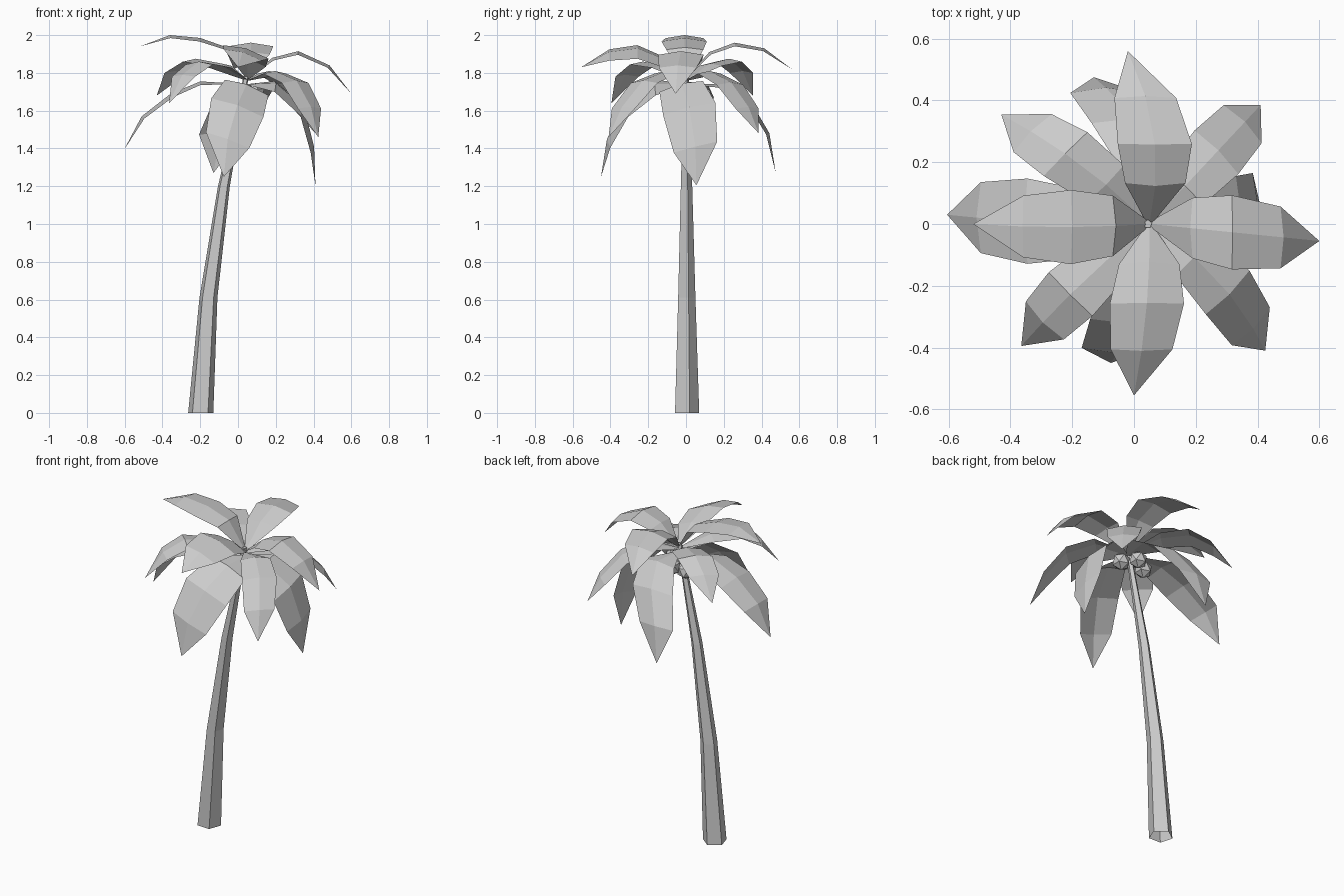
import bpy
import bmesh
from mathutils import Vector
from math import atan2, cos, sin, pi, radians

default_cube = bpy.data.objects.get("Cube")
if default_cube:
    bpy.data.objects.remove(default_cube, do_unlink=True)

# One shared flat material
grey = bpy.data.materials.new("pale grey")
grey.use_nodes = True
colour = (0.6, 0.6, 0.6, 1)
grey.diffuse_color = colour
grey.node_tree.nodes["Principled BSDF"].inputs["Base Color"].default_value = colour


def add_object(name, bm):
    mesh = bpy.data.meshes.new(name)
    bm.to_mesh(mesh)
    bm.free()
    mesh.materials.append(grey)
    obj = bpy.data.objects.new(name, mesh)
    bpy.context.collection.objects.link(obj)
    return obj


# Trunk: a leaning, tapering five-sided tube, open at the foot
def build_trunk(sections, sides=5, turn=radians(16)):
    bm = bmesh.new()
    step = radians(360) / sides
    rings = []
    for x, z, radius in sections:
        rings.append([bm.verts.new((x + radius * cos(turn + i * step),
                                    radius * sin(turn + i * step), z))
                      for i in range(sides)])
    for low, high in zip(rings, rings[1:]):
        for i in range(sides):
            j = (i + 1) % sides
            bm.faces.new((low[i], low[j], high[j], high[i]))
    bm.faces.new(rings[-1])
    add_object("trunk", bm)


# Leaf: a ridged blade that follows an arched midrib from crown to tip.
# Its cross rows are square to the nearest eighth of a turn.
def build_leaf(name, tip, heights, reach, widths, base_height, roll=0.0, bend=0.0):
    base = Vector((0.05, 0, base_height))
    span = Vector((tip[0], tip[1], 0)) - Vector((base.x, 0, 0))
    heading = round(atan2(span.y, span.x) / (pi / 4)) * pi / 4
    side = Vector((-sin(heading), cos(heading), 0))
    tilt = side + Vector((0, 0, roll))
    ribs = [base]
    for fraction, height in zip(reach, heights):
        sway = bend * 4 * fraction * (1 - fraction)
        ribs.append(Vector((base.x, 0, height)) + span * fraction + side * sway)

    bm = bmesh.new()
    rows = []
    for i, rib in enumerate(ribs[:-1]):
        tangent = (ribs[i + 1] - ribs[max(i - 1, 0)]).normalized()
        across = tilt * widths[i]
        sag = tangent.cross(side).normalized() * widths[i] * 0.16
        rows.append([bm.verts.new(p) for p in
                     (rib + across - sag, rib, rib - across - sag)])
    for near, far in zip(rows, rows[1:]):
        for k in range(2):
            bm.faces.new((near[k], near[k + 1], far[k + 1], far[k]))
    point = bm.verts.new(ribs[-1])
    for k in range(2):
        bm.faces.new((rows[-1][k], rows[-1][k + 1], point))
    # Every blade face should look upward
    for face in bm.faces:
        face.normal_update()
    if sum(face.normal.z for face in bm.faces) < 0:
        bmesh.ops.reverse_faces(bm, faces=bm.faces[:])
    add_object(name, bm)


# Coconut: a small faceted ball
def build_coconut(name, centre, radius=0.054):
    bm = bmesh.new()
    bmesh.ops.create_icosphere(bm, subdivisions=1, radius=radius)
    bmesh.ops.translate(bm, verts=bm.verts, vec=centre)
    add_object(name, bm)


build_trunk([(-0.198, 0, 0.07), (-0.157, 0.61, 0.05),
             (-0.075, 1.2, 0.033), (0.045, 1.79, 0.014)])

# Upper tier: nearly level leaves
upper = dict(widths=(0.008, 0.098, 0.12, 0.1), base_height=1.77)
level = (0.22, 0.46, 0.74, 1)
build_leaf("upper_leaf_back", (-0.02, 0.56), (1.91, 1.96, 1.93, 1.82),
           level, bend=-0.05, **upper)
build_leaf("upper_leaf_front", (0, -0.555), (1.875, 1.93, 1.91, 1.83),
           level, roll=-0.3, bend=0.015, **upper)
build_leaf("upper_leaf_right", (-0.52, 0), (1.935, 1.985, 2, 1.94),
           (0.19, 0.44, 0.72, 1), bend=0.01, **upper)
build_leaf("upper_leaf_left", (0.6, -0.055), (1.88, 1.915, 1.84, 1.69),
           (0.24, 0.49, 0.79, 1), **upper)

# Middle tier: diagonal leaves, drooping more on the left side
middle = dict(widths=(0.008, 0.085, 0.1, 0.087), base_height=1.76)
gentle = (0.32, 0.6, 0.82, 1)
droopy = (0.32, 0.62, 0.86, 1)
build_leaf("middle_leaf_back_right", (-0.43, 0.355), (1.85, 1.875, 1.81, 1.68),
           gentle, bend=-0.022, **middle)
build_leaf("middle_leaf_front_right", (-0.365, -0.395), (1.84, 1.86, 1.79, 1.64),
           gentle, bend=-0.012, **middle)
build_leaf("middle_leaf_back_left", (0.41, 0.385), (1.81, 1.75, 1.62, 1.48),
           droopy, **middle)
build_leaf("middle_leaf_front_left", (0.425, -0.41), (1.81, 1.76, 1.62, 1.46),
           droopy, bend=0.04, **middle)

# Lower tier: wide hanging leaves
lower = dict(widths=(0.008, 0.115, 0.138, 0.115), base_height=1.74)
hanging = (0.37, 0.72, 0.93, 1)
build_leaf("lower_leaf_left", (0.41, 0.055), (1.745, 1.62, 1.41, 1.205),
           (0.42, 0.83, 0.98, 1), roll=0.25, bend=-0.05, **lower)
build_leaf("lower_leaf_right", (-0.605, 0.03), (1.755, 1.69, 1.57, 1.39),
           (0.38, 0.62, 0.855, 1), bend=0.01, **lower)
build_leaf("lower_leaf_front", (-0.075, -0.45), (1.74, 1.63, 1.45, 1.25),
           hanging, roll=-0.36, bend=0.045, **lower)
build_leaf("lower_leaf_back", (-0.13, 0.475), (1.74, 1.65, 1.48, 1.27),
           hanging, bend=-0.1, **lower)

# Coconuts tucked under the crown
for label, spot in (("left", (0.09, -0.005, 1.69)),
                    ("back", (0.04, 0.085, 1.68)),
                    ("right", (-0.03, 0.045, 1.66))):
    build_coconut("coconut_" + label, spot)
